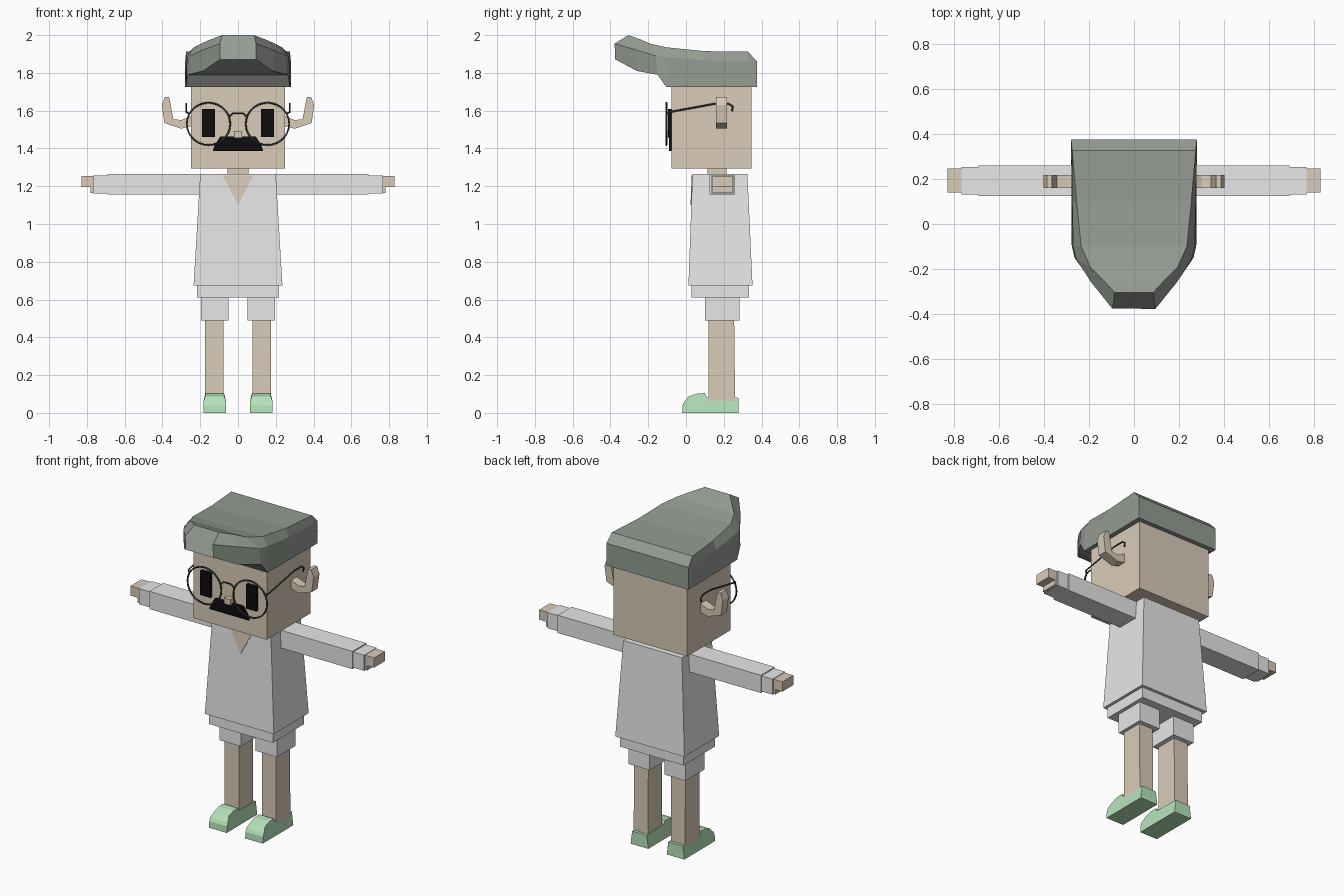
import bpy, bmesh, math

cube = bpy.data.objects.get("Cube")
if cube:
    bpy.data.objects.remove(cube, do_unlink=True)


def material(name, r, g, b):
    m = bpy.data.materials.new(name)
    m.use_nodes = True
    m.diffuse_color = (r, g, b, 1)
    bsdf = next(n for n in m.node_tree.nodes if n.type == 'BSDF_PRINCIPLED')
    bsdf.inputs["Base Color"].default_value = (r, g, b, 1)
    return m


SKIN = material("skin", 0.70, 0.60, 0.48)
CLOTH = material("pale cloth", 0.80, 0.80, 0.80)
HAIR = material("grey green hair", 0.30, 0.33, 0.29)
SHOE = material("mint shoe", 0.47, 0.77, 0.49)
BLACK = material("black", 0.004, 0.004, 0.004)
WIRE = material("dark wire", 0.04, 0.045, 0.045)


def loft(name, rings, mat):
    """Skin a list of equal-length closed rings and cap both ends."""
    bm = bmesh.new()
    loops = [[bm.verts.new(p) for p in ring] for ring in rings]
    n = len(loops[0])
    for a, b in zip(loops, loops[1:]):
        for i in range(n):
            j = (i + 1) % n
            bm.faces.new((a[i], a[j], b[j], b[i]))
    bm.faces.new(loops[0])
    bm.faces.new(loops[-1])
    bmesh.ops.recalc_face_normals(bm, faces=bm.faces)
    me = bpy.data.meshes.new(name)
    bm.to_mesh(me)
    bm.free()
    me.materials.append(mat)
    ob = bpy.data.objects.new(name, me)
    bpy.context.collection.objects.link(ob)
    return ob


def rect(x, y, z):
    return [(x[0], y[0], z), (x[1], y[0], z), (x[1], y[1], z), (x[0], y[1], z)]


def box(name, x, y, z, mat, top_x=None, top_y=None):
    return loft(name, [rect(x, y, z[0]), rect(top_x or x, top_y or y, z[1])], mat)


def wire(name, points, mat, radius=0.005, cyclic=False):
    cu = bpy.data.curves.new(name, 'CURVE')
    cu.dimensions = '3D'
    cu.bevel_depth = radius
    cu.bevel_resolution = 1
    sp = cu.splines.new('POLY')
    sp.points.add(len(points) - 1)
    for p, co in zip(sp.points, points):
        p.co = (*co, 1)
    sp.use_cyclic_u = cyclic
    cu.materials.append(mat)
    ob = bpy.data.objects.new(name, cu)
    bpy.context.collection.objects.link(ob)
    return ob


def mirrored(s, a, b):
    return tuple(sorted((s * a, s * b)))


# Head, neck and body
box("head", (-0.25, 0.25), (-0.077, 0.347), (1.295, 1.82), SKIN)
box("neck", (-0.055, 0.055), (0.115, 0.215), (1.2, 1.31), SKIN)
box("shirt", (-0.235, 0.235), (0.013, 0.352), (0.675, 1.265), CLOTH,
    (-0.2, 0.2), (0.034, 0.325))
box("shirt_hem", (-0.217, 0.217), (0.03, 0.333), (0.61, 0.69), CLOTH)

# Open collar, lying on the sloping shirt front
collar = [(-0.08, 0.034, 1.256), (0.08, 0.034, 1.256), (0, 0.028, 1.10)]
loft("collar", [[(x, y - d, z) for x, y, z in collar] for d in (-0.004, 0.004)], SKIN)

# Hair: each section is (half width, y, z) at its bottom, shoulder and top
hair_sections = [
    ((0.28, 0.375, 1.725), (0.28, 0.376, 1.80), (0.28, 0.375, 1.862)),
    ((0.28, 0.33, 1.725), (0.28, 0.33, 1.86), (0.275, 0.328, 1.912)),
    ((0.277, 0.1, 1.725), (0.275, 0.1, 1.865), (0.255, 0.1, 1.915)),
    ((0.275, -0.105, 1.725), (0.27, -0.1, 1.885), (0.235, -0.1, 1.935)),
    ((0.265, -0.15, 1.79), (0.255, -0.16, 1.89), (0.195, -0.19, 1.955)),
    ((0.185, -0.26, 1.81), (0.19, -0.26, 1.92), (0.15, -0.235, 1.975)),
    ((0.095, -0.375, 1.872), (0.095, -0.378, 1.955), (0.085, -0.305, 2.0)),
]
loft("hair", [[*sec, *[(-x, y, z) for x, y, z in reversed(sec)]]
              for sec in hair_sections], HAIR)

# Nose and moustache
box("nose", (-0.022, 0.022), (-0.105, -0.07), (1.455, 1.492), SKIN)
moustache = [(-0.133, 1.387), (0.133, 1.387), (0.125, 1.415), (0.095, 1.462), (-0.095, 1.462), (-0.125, 1.415)]
loft("moustache", [[(x, y, z) for x, z in moustache] for y in (-0.09, -0.07)], BLACK)

ear_profile = [(0.24, 1.575), (0.3, 1.55), (0.342, 1.555), (0.365, 1.672),
               (0.387, 1.672), (0.403, 1.63), (0.39, 1.535), (0.3, 1.505), (0.24, 1.52)]
shoe_profile = [(0.277, 0), (0.277, 0.08), (0.11, 0.085), (0.10, 0.105), (0.06, 0.102),
                (0.015, 0.088), (-0.008, 0.06), (-0.018, 0.04), (-0.02, 0)]

for s, side in ((1, "left"), (-1, "right")):
    # Face details
    box(side + "_eye", mirrored(s, 0.122, 0.19), (-0.096, -0.07), (1.46, 1.61), BLACK)
    loft(side + "_ear", [[(s * x, y, z) for x, z in ear_profile] for y in (0.16, 0.217)], SKIN)

    # Glasses
    ring = [(s * 0.156 + 0.115 * math.cos(a), -0.104, 1.53 + 0.112 * math.sin(a))
            for a in (2 * math.pi * i / 28 for i in range(28))]
    wire(side + "_lens_rim", ring, WIRE, cyclic=True)
    temple = [(0.26, -0.104, 1.585), (0.274, -0.09, 1.592), (0.274, 0.155, 1.637),
              (0.274, 0.225, 1.637), (0.274, 0.248, 1.622), (0.274, 0.243, 1.597)]
    wire(side + "_temple", [(s * x, y, z) for x, y, z in temple], WIRE)

    # Arm
    box(side + "_sleeve", mirrored(s, 0.15, 0.692), (0.125, 0.26), (1.155, 1.264), CLOTH)
    box(side + "_cuff", mirrored(s, 0.69, 0.767), (0.132, 0.253), (1.162, 1.258), CLOTH)
    box(side + "_hand", mirrored(s, 0.76, 0.829), (0.14, 0.246), (1.195, 1.255), SKIN)
    box(side + "_thumb", mirrored(s, 0.76, 0.782), (0.14, 0.246), (1.165, 1.2), SKIN)

    # Leg
    box(side + "_shorts_leg", mirrored(s, 0.05, 0.195), (0.1, 0.283), (0.49, 0.62), CLOTH)
    box(side + "_leg", mirrored(s, 0.078, 0.175), (0.12, 0.26), (0.06, 0.5), SKIN,
        None, (0.12, 0.255))

    # Shoe, narrowing towards the top
    loft(side + "_shoe", [[(s * (0.123 + e * (0.06 if z < 0.08 else 0.05)), y, z)
                           for y, z in shoe_profile] for e in (-1, 1)], SHOE)

# Bridge of the glasses
wire("glasses_bridge", [(-0.045, -0.104, 1.57), (-0.025, -0.104, 1.587),
                        (0.025, -0.104, 1.587), (0.045, -0.104, 1.57)], WIRE)
